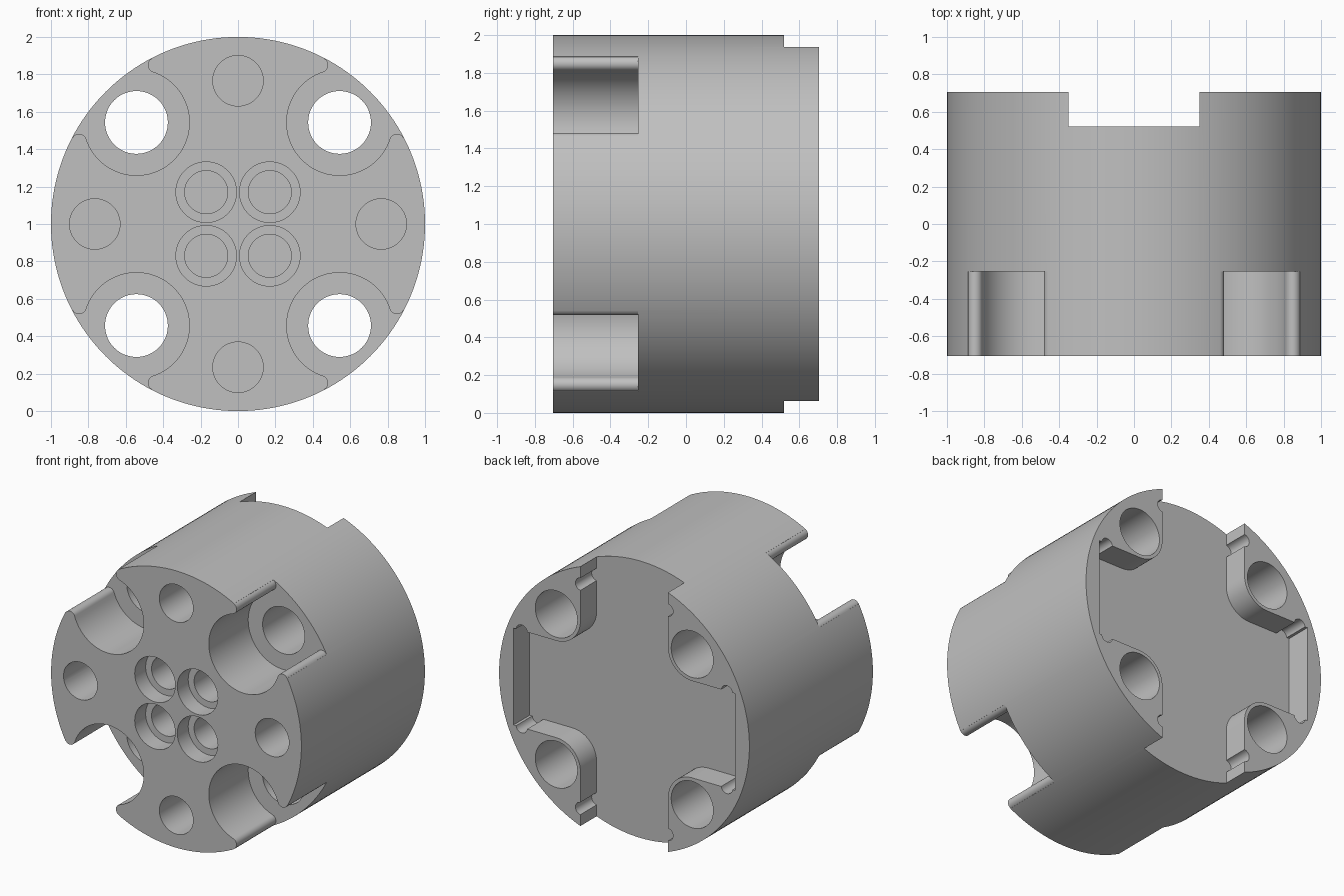
import bpy, bmesh
from math import sin, cos, pi, radians, acos, atan2, hypot

cube = bpy.data.objects.get("Cube")
if cube:
    bpy.data.objects.remove(cube, do_unlink=True)

FRONT, BACK = -0.705, 0.705
HOLE = 0.543          # offset of the four bolt holes from the axis
SIGNS = [(1, 1), (-1, 1), (-1, -1), (1, -1)]


def arc(cx, cy, r, a0, a1, n):
    """Points on an arc, angles in radians."""
    return [(cx + r * cos(a0 + (a1 - a0) * i / n),
             cy + r * sin(a0 + (a1 - a0) * i / n)) for i in range(n + 1)]


def circle(cx, cy, r, n=48):
    return arc(cx, cy, r, 0, 2 * pi, n)[:-1]


def prisms(name, parts):
    """Extrude (outline, y0, y1) parts along y into one object."""
    bm = bmesh.new()
    for outline, y0, y1 in parts:
        face = bm.faces.new([bm.verts.new((x, y0, z + 1)) for x, z in outline])
        ext = bmesh.ops.extrude_face_region(bm, geom=[face])["geom"]
        moved = [v for v in ext if isinstance(v, bmesh.types.BMVert)]
        bmesh.ops.translate(bm, verts=moved, vec=(0, y1 - y0, 0))
    bmesh.ops.recalc_face_normals(bm, faces=bm.faces[:])
    mesh = bpy.data.meshes.new(name)
    bm.to_mesh(mesh)
    bm.free()
    obj = bpy.data.objects.new(name, mesh)
    bpy.context.collection.objects.link(obj)
    return obj


def cut(body, name, parts):
    """Subtract prisms from the body and drop the cutter."""
    cutter = prisms(name, parts)
    cutter.hide_render = True
    mod = body.modifiers.new(name, "BOOLEAN")
    mod.operation, mod.solver, mod.object = "DIFFERENCE", "EXACT", cutter
    bpy.context.view_layer.objects.active = body
    bpy.ops.object.modifier_apply(modifier=name)
    bpy.data.objects.remove(cutter, do_unlink=True)


def pocket_outline(turn):
    """Round pocket open to the rim, with rounded lips."""
    r, lip, lip_dist = 0.283, 0.04, 0.958
    c = HOLE * 2 ** 0.5
    d = acos((lip_dist ** 2 + c ** 2 - (r + lip) ** 2) / (2 * lip_dist * c))
    nx, ny = lip_dist * cos(d), lip_dist * sin(d)
    a = atan2(ny, nx - c)
    upper = [(1.2 * cos(d), 1.2 * sin(d))]
    upper += arc(nx, ny, lip, d + 2 * pi, a + pi, 14)
    lower = [(x, -y) for x, y in reversed(upper)]
    pts = upper + arc(c, 0, r, a, 2 * pi - a, 48)[1:-1] + lower
    return [(x * cos(turn) - y * sin(turn), x * sin(turn) + y * cos(turn))
            for x, y in pts]


def recess_outline():
    """Cross-shaped recess with small grooves and rounded inner corners."""
    w, g, end = 0.35, 0.045, 0.885
    b = acos(0.005 / g)
    q = [(w, 1.2)]
    q += arc(w - 0.005, 0.81, g, b, -b, 10)
    q += arc(HOLE, HOLE, HOLE - w, pi, 1.5 * pi, 16)
    q += arc(0.82, w - 0.005, g, pi / 2 + b, pi / 2 - b, 10)
    q += [(end, w)]
    pts = []
    for sx, sz in [(1, 1), (1, -1), (-1, -1), (-1, 1)]:
        pts += [(x * sx, z * sz) for x, z in q][::sx * sz]
    return pts


# Main drum
body = prisms("drum_body", [(circle(0, 0, 1, 160), FRONT, BACK)])

# Rim pockets on the front
cut(body, "rim_pockets", [(pocket_outline(radians(45 + 90 * k)), FRONT - 0.1, -0.255)
                          for k in range(4)])
# Recess on the back
cut(body, "back_recess", [(recess_outline(), 0.52, BACK + 0.1)])

# Bolt holes all the way through
cut(body, "bolt_holes", [(circle(HOLE * sx, HOLE * sz, 0.168), -1, 1)
                         for sx, sz in SIGNS])
# Blind holes on the front
cut(body, "blind_holes", [(circle(0.766 * x, 0.766 * z, 0.135), FRONT - 0.1, -0.1)
                          for x, z in [(1, 0), (0, 1), (-1, 0), (0, -1)]])
# Stepped holes around the centre
cut(body, "counterbores", [(circle(0.17 * sx, 0.17 * sz, 0.162), FRONT - 0.1, FRONT + 0.125)
                           for sx, sz in SIGNS])
cut(body, "centre_holes", [(circle(0.17 * sx, 0.17 * sz, 0.115), FRONT - 0.1, -0.1)
                           for sx, sz in SIGNS])

# Plain grey metal
grey = bpy.data.materials.new("light_grey")
grey.use_nodes = True
colour = (0.53, 0.53, 0.53, 1)
grey.diffuse_color = colour
grey.node_tree.nodes["Principled BSDF"].inputs["Base Color"].default_value = colour
body.data.materials.clear()
body.data.materials.append(grey)

bpy.ops.object.select_all(action="DESELECT")
body.select_set(True)
bpy.context.view_layer.objects.active = body
bpy.ops.object.shade_smooth_by_angle(angle=radians(30))
